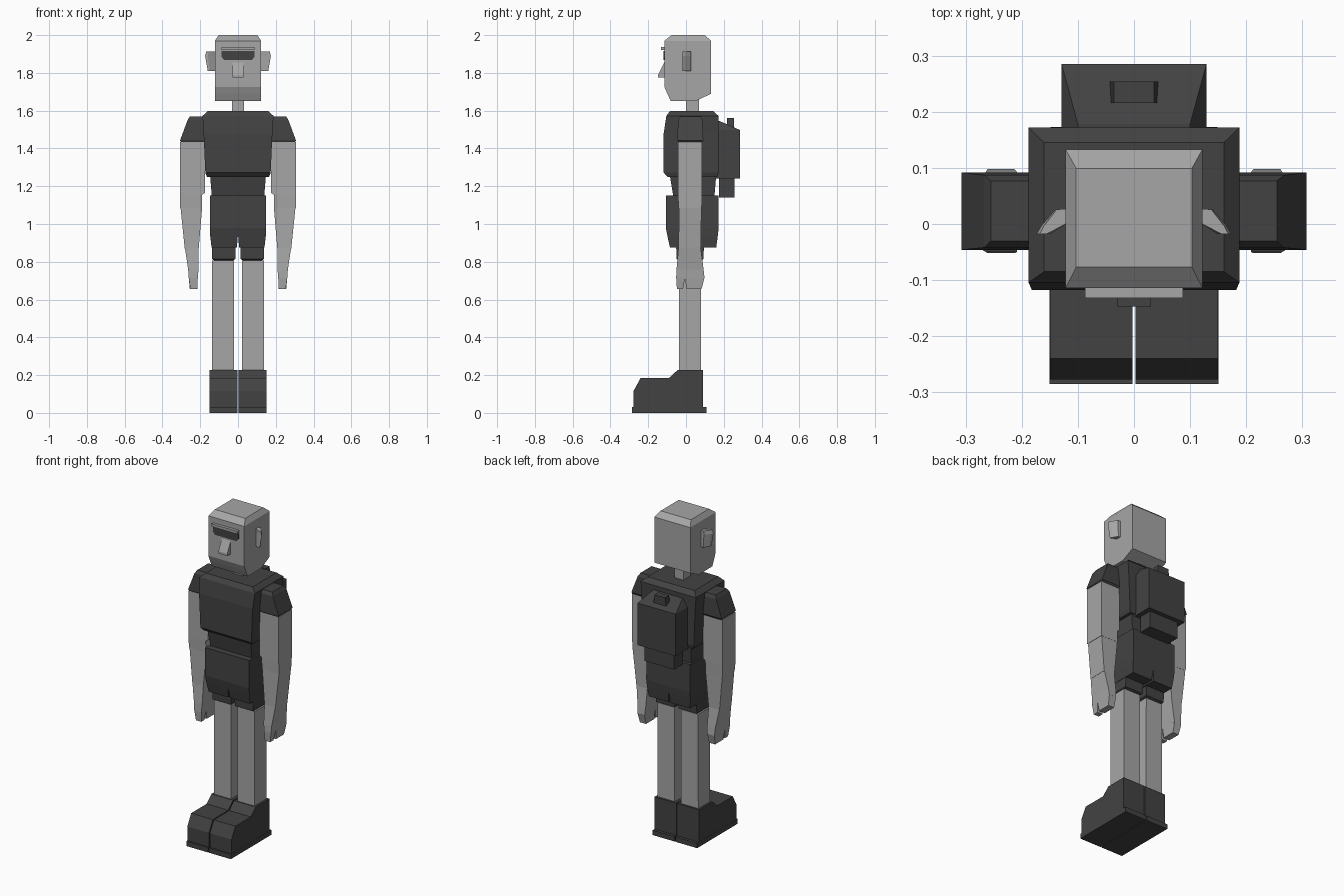
import bpy, bmesh


def material(name, v):
    m = bpy.data.materials.new(name)
    m.diffuse_color = (v, v, v, 1)
    return m


LIGHT = material("light grey", 0.38)
DARK = material("dark grey", 0.055)


def finish(name, bm, mat, mirror):
    bmesh.ops.recalc_face_normals(bm, faces=bm.faces)
    me = bpy.data.meshes.new(name)
    bm.to_mesh(me)
    bm.free()
    me.materials.append(mat)
    ob = bpy.data.objects.new(name, me)
    bpy.context.collection.objects.link(ob)
    if mirror:
        mod = ob.modifiers.new("mirror", 'MIRROR')
        mod.use_mirror_merge = False
    return ob


def skin_rings(bm, rings):
    for a, b in zip(rings, rings[1:]):
        n = len(a)
        for i in range(n):
            bm.faces.new((a[i], a[(i + 1) % n], b[(i + 1) % n], b[i]))
    bm.faces.new(rings[0])
    bm.faces.new(rings[-1])


def stack(name, mat, levels, mirror=False):
    """Rectangular loft; each level is (z, x0, x1, y0, y1)."""
    bm = bmesh.new()
    rings = [[bm.verts.new(p) for p in
              ((x0, y0, z), (x1, y0, z), (x1, y1, z), (x0, y1, z))]
             for z, x0, x1, y0, y1 in levels]
    skin_rings(bm, rings)
    return finish(name, bm, mat, mirror)


def sym(name, mat, levels):
    """Centred loft; each level is (z, half width, y0, y1)."""
    return stack(name, mat, [(z, -w, w, a, b) for z, w, a, b in levels])


def side_prism(name, mat, profile, x0, x1, mirror=False):
    """Extrude a (y, z) profile along x."""
    bm = bmesh.new()
    skin_rings(bm, [[bm.verts.new((x, y, z)) for y, z in profile] for x in (x0, x1)])
    return finish(name, bm, mat, mirror)


# Head and neck
sym("head", LIGHT, [(1.65, .122, -.08, .05), (1.69, .122, -.099, .133),
                    (1.725, .122, -.114, .133), (1.97, .122, -.114, .133),
                    (2.0, .103, -.077, .099)])
sym("neck", LIGHT, [(1.58, .031, 0, .068), (1.67, .031, 0, .068)])

# Face
sym("brow", LIGHT, [(1.92, .087, -.132, -.11), (1.937, .087, -.132, -.11)])
sym("eye_band", DARK, [(1.868, .073, -.119, -.112), (1.885, .087, -.119, -.112),
                       (1.917, .087, -.119, -.112)])
side_prism("nose", LIGHT, [(-.112, 1.86), (-.147, 1.79), (-.147, 1.776), (-.112, 1.776)],
           -.03, .03)

# Ears: plan outline lofted between three heights
plan = [(.118, .027), (.14, .026), (.165, -.003), (.174, -.018), (.16, -.018), (.118, .002)]
bm = bmesh.new()
skin_rings(bm, [[bm.verts.new((.118 + (x - .118) * s, y, z)) for x, y in plan]
                for z, s in ((1.81, .75), (1.89, 1), (1.912, .9))])
finish("ear", bm, LIGHT, True)

# Torso and waist
sym("torso", DARK, [(1.25, .165, -.098, .165), (1.272, .173, -.118, .172),
                    (1.48, .182, -.118, .172), (1.572, .188, -.104, .172),
                    (1.598, .16, -.085, .145)])
sym("waist", DARK, [(1.14, .138, -.066, .15), (1.26, .148, -.086, .16)])

# Shorts: hips, split lower half, hems
sym("hips", DARK, [(.935, .147, -.098, .168), (.98, .149, -.107, .173),
                   (1.15, .149, -.105, .172)])
stack("shorts_seat", DARK, [(.875, .006, .14, -.085, .16),
                            (.935, .001, .147, -.098, .168)], True)
stack("shorts_leg", DARK, [(.805, .03, .122, -.03, .073), (.815, .014, .138, -.05, .092),
                           (.88, .012, .138, -.052, .095)], True)

# Legs
stack("leg", LIGHT, [(.2, .022, .138, -.037, .078), (.807, .022, .138, -.037, .08)], True)

# Boots and soles
side_prism("boot", DARK, [(-.277, .028), (-.277, .117), (-.24, .185), (-.09, .185),
                          (-.043, .228), (.09, .228), (.09, .028)], .003, .15, True)
stack("sole", DARK, [(0, .003, .151, -.285, .108), (.03, .003, .151, -.285, .108)], True)

# Sleeves and arms
stack("sleeve", DARK, [(1.432, .165, .3, -.04, .085), (1.442, .165, .307, -.046, .092),
                       (1.55, .165, .267, -.042, .087), (1.57, .165, .255, -.03, .077)], True)
stack("upper_arm", LIGHT, [(1.085, .19, .306, -.04, .083), (1.155, .19, .306, -.042, .085),
                           (1.165, .175, .306, -.042, .085),
                           (1.434, .175, .306, -.042, .085)], True)
stack("forearm", LIGHT, [(.87, .208, .282, -.04, .078), (1.086, .19, .304, -.036, .082)], True)

# Hands with a split between thumb and fingers
stack("palm", LIGHT, [(.715, .213, .261, -.052, .098), (.76, .209, .264, -.05, .093),
                      (.872, .208, .281, -.04, .078)], True)
stack("thumb", LIGHT, [(.655, .216, .252, -.048, -.016), (.716, .213, .261, -.052, -.005)], True)
stack("fingers", LIGHT, [(.655, .214, .255, .002, .082), (.716, .213, .261, -.005, .098)], True)

# Backpack
sym("backpack", DARK, [(1.24, .129, .16, .285), (1.498, .129, .16, .285),
                       (1.545, .1, .16, .178)])
sym("backpack_pouch", DARK, [(1.14, .1, .175, .258), (1.25, .1, .175, .258)])
sym("backpack_handle", DARK, [(1.49, .046, .216, .254), (1.562, .036, .216, .254)])
